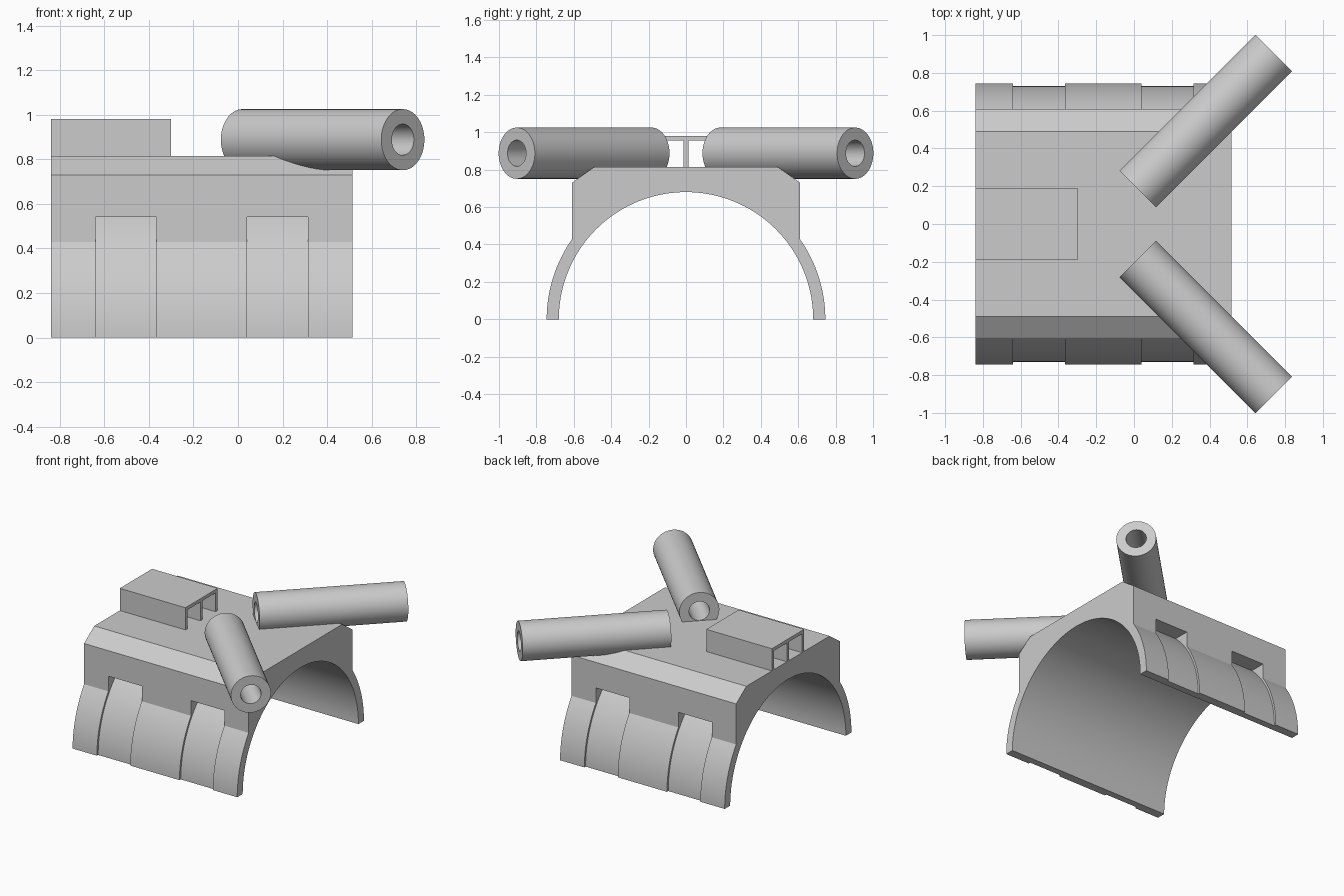
import bpy, bmesh
from math import sin, cos, pi, asin, acos, radians
from mathutils import Matrix

cube = bpy.data.objects.get("Cube")
if cube:
    bpy.data.objects.remove(cube, do_unlink=True)

grey = bpy.data.materials.new("plain grey")
grey.use_nodes = True
colour = (0.6, 0.6, 0.6, 1)
grey.diffuse_color = colour
grey.node_tree.nodes["Principled BSDF"].inputs["Base Color"].default_value = colour


def arc(radius, start, end, steps):
    """Points (y, z) along an arc about the origin."""
    angles = [start + (end - start) * i / steps for i in range(steps + 1)]
    return [(radius * cos(a), radius * sin(a)) for a in angles]


def finish(name, bm):
    bmesh.ops.recalc_face_normals(bm, faces=bm.faces)
    mesh = bpy.data.meshes.new(name)
    bm.to_mesh(mesh)
    bm.free()
    mesh.materials.append(grey)
    obj = bpy.data.objects.new(name, mesh)
    bpy.context.collection.objects.link(obj)
    return obj


def extrude_x(name, profile, x0, x1):
    """Solid made by sweeping a (y, z) outline along x."""
    bm = bmesh.new()
    face = bm.faces.new([bm.verts.new((x0, y, z)) for y, z in profile])
    new = bmesh.ops.extrude_face_region(bm, geom=[face])["geom"]
    moved = [v for v in new if isinstance(v, bmesh.types.BMVert)]
    bmesh.ops.translate(bm, verts=moved, vec=(x1 - x0, 0, 0))
    return finish(name, bm)


def select_only(obj):
    bpy.ops.object.select_all(action="DESELECT")
    obj.select_set(True)
    bpy.context.view_layer.objects.active = obj


def smooth(obj):
    select_only(obj)
    bpy.ops.object.shade_smooth_by_angle(angle=radians(25))


# Arched body: curved skirts, upright shoulders, chamfered flat top
OUTER, INNER, GROOVE = 0.745, 0.68, 0.73
BACK, FRONT, TOP = -0.84, 0.515, 0.815
half = arc(OUTER, 0, acos(0.61 / OUTER), 16) + [(0.61, 0.73), (0.49, TOP)]
outline = half + [(-y, z) for y, z in reversed(half)] + arc(INNER, pi, 0, 72)
body = extrude_x("arched_body", outline, BACK, FRONT)

# Shallow curved grooves cut into both skirts
groove_top = 0.54
curve = arc(GROOVE, -0.2, asin(groove_top / GROOVE), 28)
for side in (1, -1):
    for x0, x1 in ((-0.64, -0.365), (0.04, 0.315)):
        shape = [(side * y, z) for y, z in curve + [(1, groove_top), (1, -0.2)]]
        cutter = extrude_x("groove_cutter", shape, x0, x1)
        cutter.hide_render = True
        cut = body.modifiers.new("groove", "BOOLEAN")
        cut.operation, cut.solver, cut.object = "DIFFERENCE", "EXACT", cutter
        select_only(body)
        bpy.ops.object.modifier_apply(modifier=cut.name)
        bpy.data.objects.remove(cutter, do_unlink=True)
smooth(body)

# Open-ended box with two channels and a central web
roof, under, wide, wall = 0.98, 0.955, 0.19, 0.025
web = wall / 2
box = [(-wide, TOP), (-wide, roof), (wide, roof), (wide, TOP),
       (wide - wall, TOP), (wide - wall, under), (web, under), (web, TOP),
       (-web, TOP), (-web, under), (wall - wide, under), (wall - wide, TOP)]
extrude_x("channel_box", box, BACK, -0.30)


# Two hollow tubes splayed diagonally
def tube(name, side, segments=64):
    bm = bmesh.new()
    length = 1.018
    rings = []
    for radius, x in ((0.137, 0), (0.137, length), (0.07, length), (0.07, 0)):
        rings.append([bm.verts.new((x, y, z)) for y, z in
                      arc(radius, 0, 2 * pi, segments)[:-1]])
    for a, b in zip(rings, rings[1:] + rings[:1]):
        for i in range(segments):
            j = (i + 1) % segments
            bm.faces.new((a[i], a[j], b[j], b[i]))
    place = Matrix.Translation((0.02, side * 0.185, 0.888))
    bm.transform(place @ Matrix.Rotation(side * pi / 4, 4, "Z"))
    smooth(finish(name, bm))


tube("left_tube", 1)
tube("right_tube", -1)
